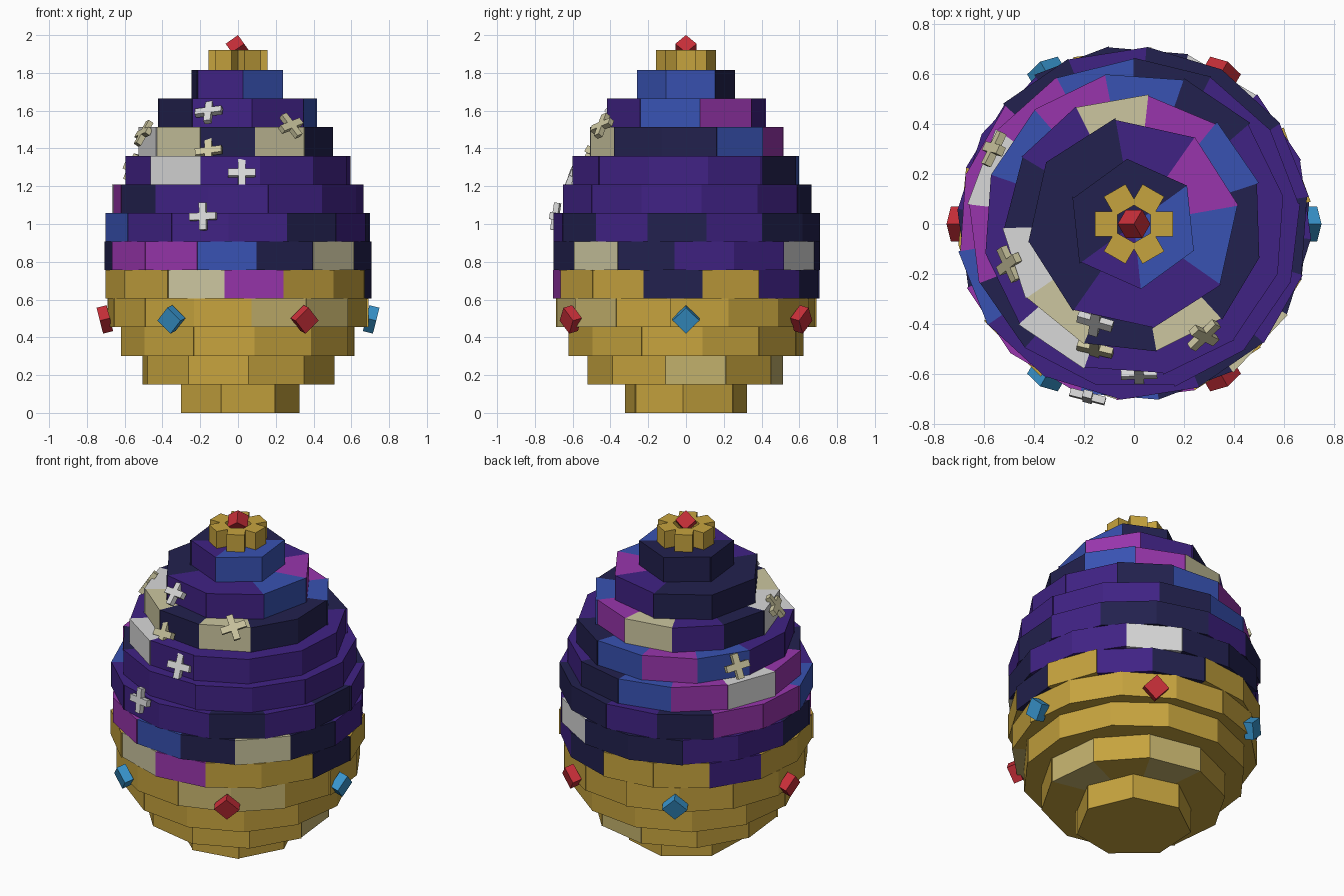
import bpy, bmesh, math, random
from mathutils import Matrix, Vector

if "Cube" in bpy.data.objects:
    bpy.data.objects.remove(bpy.data.objects["Cube"])

random.seed(4)


def lin(c):
    c /= 255
    return c / 12.92 if c <= 0.04045 else ((c + 0.055) / 1.055) ** 2.4


def mat(name, r, g, b):
    m = bpy.data.materials.new(name)
    m.diffuse_color = (lin(r), lin(g), lin(b), 1)
    m.use_nodes = True
    m.node_tree.nodes["Principled BSDF"].inputs["Base Color"].default_value = m.diffuse_color
    return m


MATS = {
    "G": mat("gold", 198, 163, 62),
    "L": mat("pale gold", 198, 180, 110),
    "N": mat("navy", 34, 33, 78),
    "P": mat("purple", 64, 34, 132),
    "B": mat("blue", 56, 82, 178),
    "M": mat("magenta", 152, 53, 172),
    "C": mat("cream", 204, 198, 160),
    "W": mat("silver white", 216, 216, 216),
    "R": mat("red", 198, 46, 56),
    "S": mat("sky blue", 56, 148, 204),
}


def new_object(name, bm, keys):
    bmesh.ops.recalc_face_normals(bm, faces=bm.faces[:])
    me = bpy.data.meshes.new(name)
    bm.to_mesh(me)
    bm.free()
    for k in keys:
        me.materials.append(MATS[k])
    ob = bpy.data.objects.new(name, me)
    bpy.context.collection.objects.link(ob)
    return ob


def boxes(name, key, sizes, matrix):
    """One object made of centred boxes, placed by a matrix."""
    bm = bmesh.new()
    for s in sizes:
        bmesh.ops.create_cube(bm, size=1, matrix=matrix @ Matrix.Diagonal((*s, 1)))
    return new_object(name, bm, key)


def facing(loc, az, tilt, roll):
    """Local X points outward at azimuth az, tilted up, rolled about itself."""
    return (Matrix.Translation(loc) @ Matrix.Rotation(az, 4, 'Z')
            @ Matrix.Rotation(-tilt, 4, 'Y') @ Matrix.Rotation(roll, 4, 'X'))


def brick_layer(name, z0, z1, r, start, colours):
    """Faceted disc of bricks, counter-clockwise from the start angle."""
    n = len(colours)
    keys = sorted(set(colours))
    bm = bmesh.new()
    rings = []
    radii = [r + random.uniform(-0.006, 0.006) for _ in colours]
    for z in (z0, z1):
        ring = []
        for k in range(n):
            for j in (0, 1):
                a = math.radians(start + 360 * (k + j) / n)
                ring.append(bm.verts.new((radii[k] * math.cos(a), radii[k] * math.sin(a), z)))
        rings.append((bm.verts.new((0, 0, z)), ring))
    (cb, low), (ct, top) = rings
    for i in range(2 * n):
        j = (i + 1) % (2 * n)
        faces = [bm.faces.new((low[i], low[j], top[j], top[i]))]
        # the odd edges are the small steps between neighbouring bricks
        faces.append(bm.faces.new((ct, top[i], top[j])))
        faces.append(bm.faces.new((cb, low[j], low[i])))
        for f in faces:
            f.material_index = keys.index(colours[i // 2])
    return new_object(name, bm, keys)


# Egg body: radius, start angle, brick colours of each layer from the ground up
LAYERS = [
    (0.33, -54, "GGGGGGG"),
    (0.52, -84, "GGLGLGGGGG"),
    (0.625, -82, "GGGGGGGGGGGG"),
    (0.69, -84, "LLGGGGGGGGGGGG"),
    (0.708, -70, "GGNGPNGGPGGGCM"),
    (0.712, -82, "NCNPPWNNPPNMMB"),
    (0.705, -94, "PNPNPNNPNMMBPP"),
    (0.665, -76, "PPPPPNBMWMNPP"),
    (0.61, -79, "PPPPNBMBPPWP"),
    (0.52, -80, "CNNBMCPNWCN"),
    (0.425, -80, "PBMPNNNP"),
    (0.265, -84, "BBNNNP"),
]
H = 1.815 / len(LAYERS)
for i, (r, start, cols) in enumerate(LAYERS):
    brick_layer(f"brick_layer_{i + 1}", i * H, (i + 1) * H, r, start, cols)

# Jewels around the gold base, alternating colours
for i in range(6):
    a = math.radians(60 * i)
    m = facing((0.705 * math.cos(a), 0.705 * math.sin(a), 0.495), a, -0.25, math.pi / 4)
    boxes(f"side_jewel_{i + 1}", "SR"[i % 2], [(0.055, 0.1, 0.1)], m)

# Cross-shaped stars on the sky
STARS = [
    (0.02, -0.60, 1.27, 0, "W"), (-0.185, -0.69, 1.04, 0.05, "W"),
    (-0.155, -0.39, 1.595, 0.15, "W"), (-0.155, -0.50, 1.385, 0.15, "C"),
    (0.28, -0.445, 1.52, 0.35, "C"), (-0.5, -0.16, 1.48, 0.2, "C"),
    (-0.56, 0.30, 1.30, 0.1, "C"),
]
for i, (x, y, z, roll, key) in enumerate(STARS):
    m = facing((x, y, z), math.atan2(y, x), z - 0.9, roll)
    boxes(f"star_{i + 1}", key, [(0.03, 0.145, 0.038), (0.03, 0.038, 0.145)], m)

# Gold crown blocks on the tip
for i in range(6):
    a = math.radians(60 * i)
    m = facing((0.11 * math.cos(a), 0.11 * math.sin(a), 1.867), a, 0, 0)
    boxes(f"crown_block_{i + 1}", "G", [(0.09, 0.1, 0.106)], m)

# Top jewel: a cube standing on its corner
q = Vector((1, 1, 1)).rotation_difference(Vector((0, 0, 1))).to_matrix().to_4x4()
spin = Matrix.Rotation(math.radians(15), 4, 'Z')
boxes("top_jewel", "R", [(0.08, 0.08, 0.08)], Matrix.Translation((0, 0, 1.931)) @ spin @ q)
